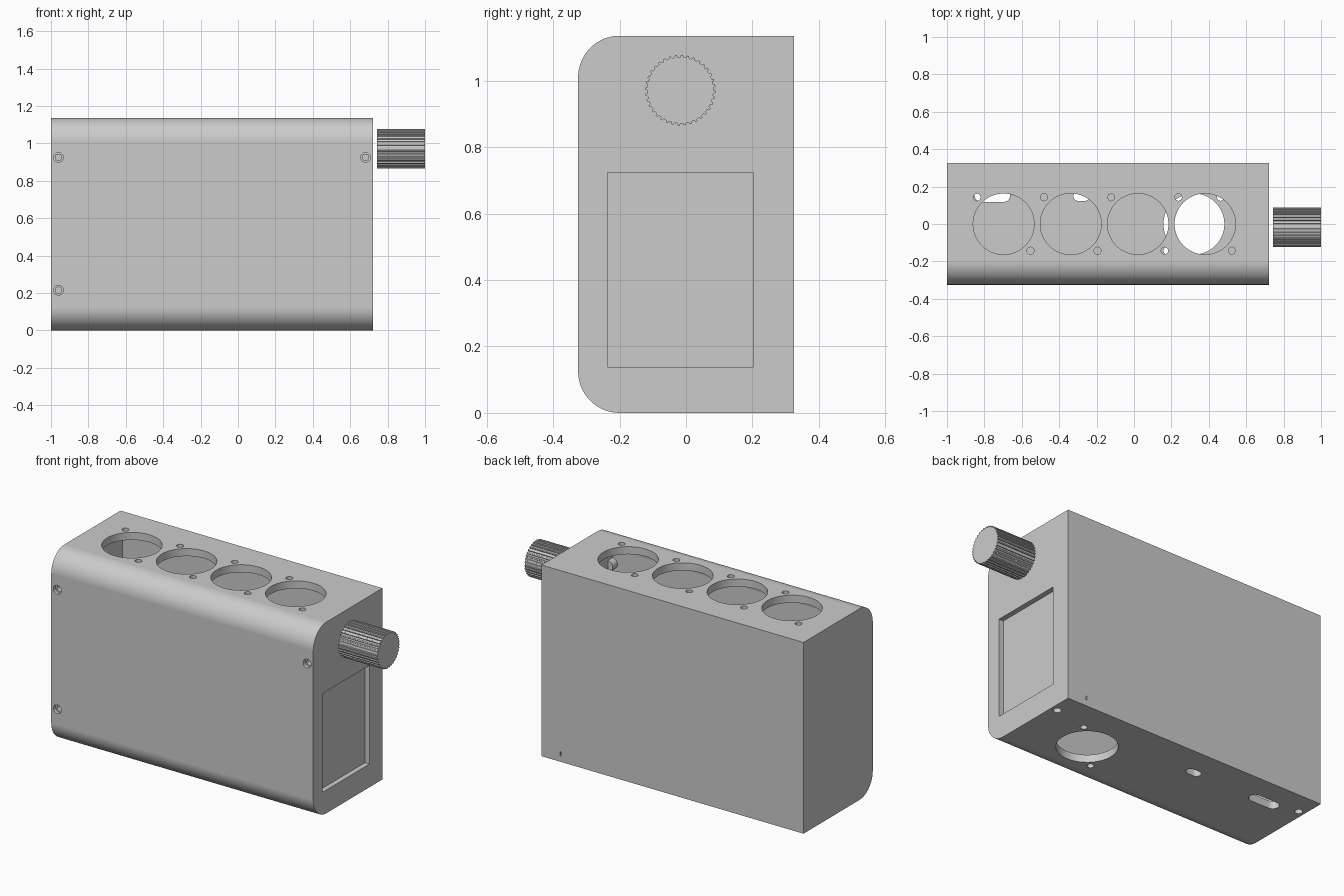
import bpy, bmesh, math
from mathutils import Vector

if "Cube" in bpy.data.objects:
    bpy.data.objects.remove(bpy.data.objects["Cube"])


def prism(name, pts, origin, u, v, w):
    """Closed 2D outline in the u/v plane, extruded along w."""
    o, u, v, w = map(Vector, (origin, u, v, w))
    bm = bmesh.new()
    f = bm.faces.new([bm.verts.new(o + u * a + v * b) for a, b in pts])
    ext = bmesh.ops.extrude_face_region(bm, geom=[f])
    bmesh.ops.translate(bm, vec=w, verts=[e for e in ext["geom"] if isinstance(e, bmesh.types.BMVert)])
    bmesh.ops.recalc_face_normals(bm, faces=bm.faces)
    me = bpy.data.meshes.new(name)
    bm.to_mesh(me)
    bm.free()
    ob = bpy.data.objects.new(name, me)
    bpy.context.collection.objects.link(ob)
    return ob


def arc(cx, cy, r, a0, a1, n):
    return [(cx + r * math.cos(math.radians(a0 + (a1 - a0) * i / n)),
             cy + r * math.sin(math.radians(a0 + (a1 - a0) * i / n))) for i in range(n + 1)]


def rect(a0, a1, b0, b1):
    return [(a0, b0), (a1, b0), (a1, b1), (a0, b1)]


def slot(cx, cy, length, width):
    r, h = width / 2, (length - width) / 2
    return arc(cx + h, cy, r, -90, 90, 12) + arc(cx - h, cy, r, 90, 270, 12)


def case_outline(y0, y1, z0, z1, r):
    """Side outline with both front edges rounded."""
    return [(y1, z0), (y1, z1)] + arc(y0 + r, z1 - r, r, 90, 180, 16) + arc(y0 + r, z0 + r, r, 180, 270, 16)


def combine(target, other, op="DIFFERENCE"):
    m = target.modifiers.new("bool", "BOOLEAN")
    m.operation, m.solver, m.object = op, "EXACT", other
    bpy.context.view_layer.objects.active = target
    bpy.ops.object.modifier_apply(modifier=m.name)
    bpy.data.objects.remove(other, do_unlink=True)


X, Y, Z = (1, 0, 0), (0, 1, 0), (0, 0, 1)


def cut_z(pts, z0, z1):
    combine(case, prism("cutter", pts, (0, 0, z0), X, Y, (0, 0, z1 - z0)))


def cut_round_z(x, y, r, z0, z1, n=32):
    cut_z(arc(x, y, r, 0, 360, n)[:-1], z0, z1)


H = 1.136
# Hollow case with rounded front edges
case = prism("case", case_outline(-.325, .325, 0, H, .125), (-1, 0, 0), Y, Z, (1.722, 0, 0))
combine(case, prism("cutter", case_outline(-.285, .285, .045, H - .045, .085),
                    (-.96, 0, 0), Y, Z, (1.642, 0, 0)))

# Front screw bosses with countersunk holes
for x, z in ((-.96, .925), (-.96, .215), (.682, .925)):
    boss = prism("boss", arc(x, z, .032, 0, 360, 24)[:-1], (0, -.30, 0), X, Z, (0, .06, 0))
    combine(case, boss, "UNION")
    for r, depth in ((.026, .02), (.017, .07)):
        combine(case, prism("cutter", arc(x, z, r, 0, 360, 24)[:-1],
                            (0, -.35, 0), X, Z, (0, depth + .025, 0)))

# Round openings with paired screw holes: four on top, one underneath
for cx, z0, z1 in [(-.697 + .359 * i, H - .09, H + .05) for i in range(4)] + [(.32, -.05, .09)]:
    cut_round_z(cx, 0, .163, z0, z1, 64)
    for s in (-1, 1):
        # seen from above, top screws and bottom screws lie on opposite diagonals
        dx = -s * .143 if z0 > 0 else s * .143
        cut_round_z(cx + dx, s * .143, .019, z0, z1, 24)

# Cable slots and corner screw holes underneath
cut_z(slot(-.757, .153, .19, .07), -.05, .09)
cut_z(slot(-.28, .15, .09, .053), -.05, .09)
for x in (-.962, .683):
    cut_round_z(x, .19, .022, -.05, .06, 24)

# Shallow display recess on the right side
combine(case, prism("cutter", rect(-.237, .203, .138, .724), (.692, 0, 0), Y, Z, (.1, 0, 0)))

# Tiny slit in the back wall
combine(case, prism("cutter", rect(.593, .601, .035, .06), (0, .30, 0), X, Z, (0, .1, 0)))

# Ribbed knob
teeth = 36
pts = []
for i in range(teeth):
    for off, r in ((0, .1), (.45, .1), (.55, .106), (.9, .106)):
        a = 2 * math.pi * (i + off) / teeth
        pts.append((-.017 + r * math.cos(a), .972 + r * math.sin(a)))
prism("knob", pts, (.744, 0, 0), Y, Z, (.256, 0, 0))

# Smooth the curves, keep edges sharp and flats even
bpy.ops.object.select_all(action="DESELECT")
case.select_set(True)
bpy.context.view_layer.objects.active = case
bpy.ops.object.shade_smooth_by_angle(angle=math.radians(30))
wn = case.modifiers.new("even_normals", "WEIGHTED_NORMAL")
wn.keep_sharp = True
